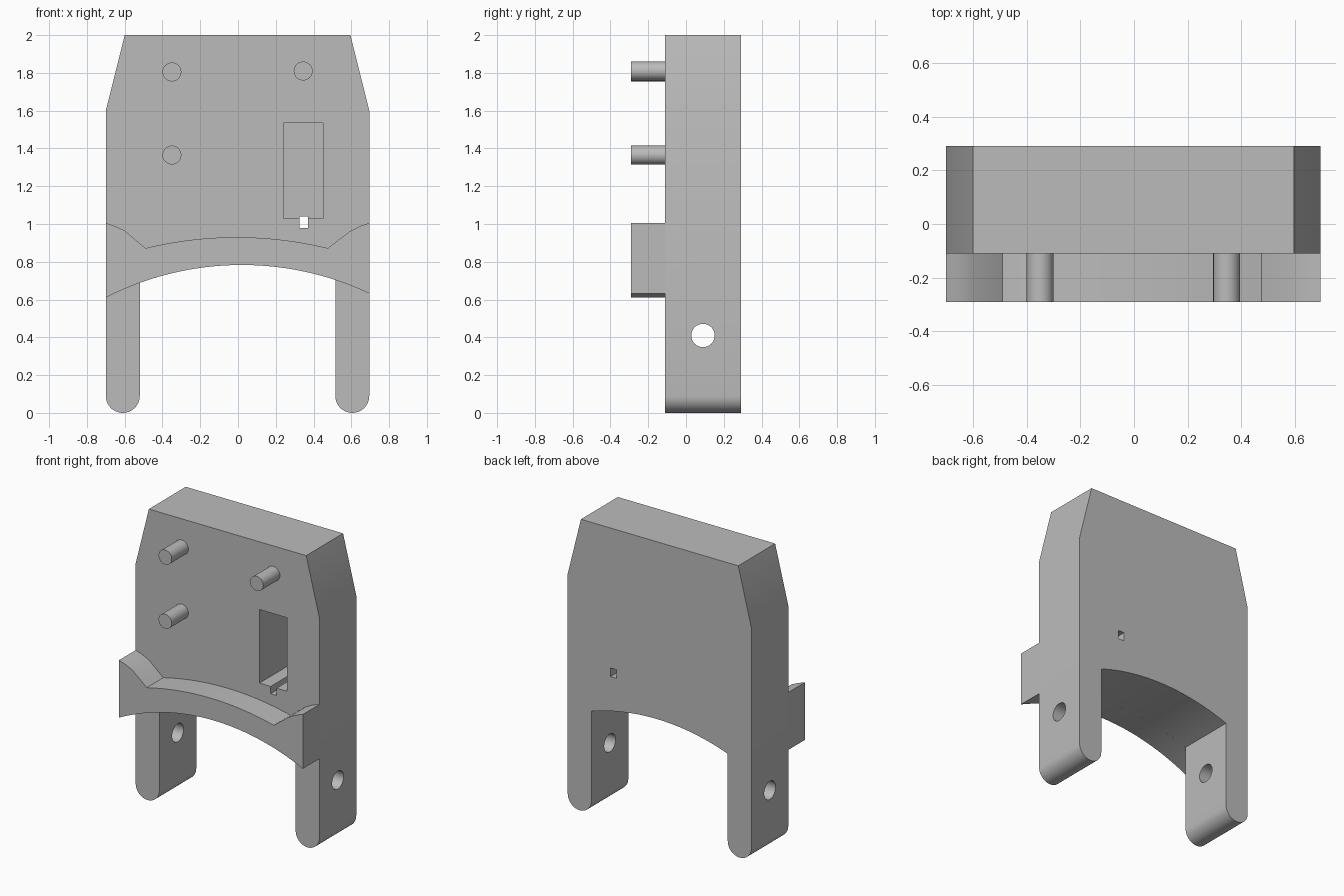
import bpy, bmesh, math

if "Cube" in bpy.data.objects:
    bpy.data.objects.remove(bpy.data.objects["Cube"])

grey = bpy.data.materials.new("light grey")
grey.use_nodes = True
grey.diffuse_color = (0.5, 0.5, 0.5, 1)
grey.node_tree.nodes["Principled BSDF"].inputs["Base Color"].default_value = (0.5, 0.5, 0.5, 1)

FRONT, FACE, BACK = -0.29, -0.11, 0.29
LEFT, RIGHT = 0.695, -0.70


def arc(cx, cz, r, start, end, n):
    """Points on a circle in the xz plane, angles in degrees."""
    angles = [math.radians(start + (end - start) * i / n) for i in range(n + 1)]
    return [(cx + r * math.cos(a), cz + r * math.sin(a)) for a in angles]


def arch(cx, cz, r, x0, x1, n=32):
    """Top of a large circle sampled between two x positions."""
    xs = [x0 + (x1 - x0) * i / n for i in range(n + 1)]
    return [(x, cz + math.sqrt(r * r - (x - cx) ** 2)) for x in xs]


def prism(name, profile, lo, hi, axis="y"):
    """Extrude a profile of (x, z) along y, or of (y, z) along x."""
    bm = bmesh.new()
    place = (lambda u, v, w: (u, w, v)) if axis == "y" else (lambda u, v, w: (w, u, v))
    face = bm.faces.new([bm.verts.new(place(u, v, lo)) for u, v in profile])
    out = bmesh.ops.extrude_face_region(bm, geom=[face])
    shift = (0, hi - lo, 0) if axis == "y" else (hi - lo, 0, 0)
    bmesh.ops.translate(bm, vec=shift, verts=[e for e in out["geom"] if isinstance(e, bmesh.types.BMVert)])
    bmesh.ops.recalc_face_normals(bm, faces=bm.faces)
    mesh = bpy.data.meshes.new(name)
    bm.to_mesh(mesh)
    bm.free()
    mesh.materials.append(grey)
    obj = bpy.data.objects.new(name, mesh)
    bpy.context.collection.objects.link(obj)
    return obj


def select(obj):
    bpy.ops.object.select_all(action="DESELECT")
    obj.select_set(True)
    bpy.context.view_layer.objects.active = obj


def cut(target, cutter):
    mod = target.modifiers.new("cut", "BOOLEAN")
    mod.operation, mod.solver, mod.object = "DIFFERENCE", "EXACT", cutter
    select(target)
    bpy.ops.object.modifier_apply(modifier=mod.name)
    bpy.data.objects.remove(cutter)


def box(x0, x1, z0, z1):
    return [(x0, z0), (x1, z0), (x1, z1), (x0, z1)]


def lower_arch(x0, x1):
    return arch(0.02, -0.805, 1.588, x0, x1)


# Main body: tapered block with two round-ended legs and an arched gap
r = 0.09
profile = [(-0.60, 2), (RIGHT, 1.6)]
profile += arc(RIGHT + r, r, r, 180, 360, 20)
profile += lower_arch(RIGHT + 2 * r, LEFT - 2 * r)
profile += arc(LEFT - r, r, r, 180, 360, 20)
profile += [(LEFT, 1.6), (0.595, 2)]
body = prism("body_with_legs", profile, FACE, BACK)

# Cross holes through the legs
cut(body, prism("pin_hole", arc(0.09, 0.41, 0.062, 0, 348.75, 31), -1, 1, "x"))

# Blind pocket in the front, with a small slot right through below it
cut(body, prism("pocket", box(0.24, 0.45, 1.03, 1.535), FACE - 0.1, 0.23))
cut(body, prism("slot", box(0.325, 0.37, 0.98, 1.04), FACE - 0.1, BACK + 0.1))

# Raised curved ledge across the front
ledge = lower_arch(RIGHT, LEFT)
ledge += [(LEFT, 1.005), (0.65, 0.99), (0.59, 0.96)]
ledge += arch(-0.0075, -1.106, 2.036, 0.475, -0.49)
ledge += [(-0.60, 0.965), (-0.65, 0.988), (RIGHT, 1.005)]
parts = [body, prism("front_ledge", ledge, FRONT, FACE)]

# Mounting pegs
for name, x, z in (("upper_right_peg", -0.35, 1.805),
                   ("lower_right_peg", -0.35, 1.365),
                   ("upper_left_peg", 0.345, 1.81)):
    parts.append(prism(name, arc(x, z, 0.05, 0, 348.75, 31), FRONT, FACE))

for part in parts:
    select(part)
    bpy.ops.object.shade_smooth_by_angle(angle=math.radians(20))
